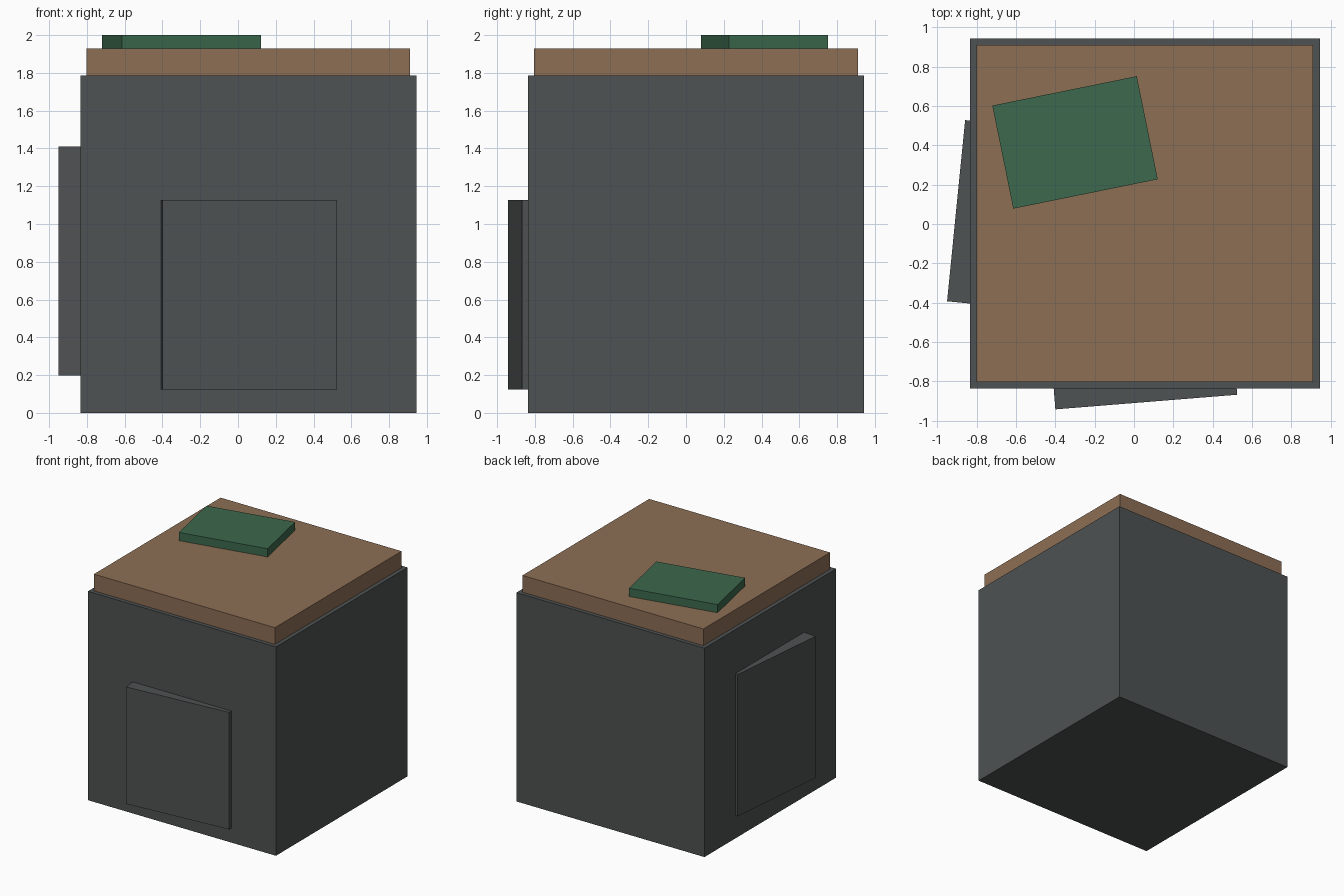
import bpy, math
from mathutils import Matrix, Vector

if "Cube" in bpy.data.objects:
    bpy.data.objects.remove(bpy.data.objects["Cube"])


def material(name, rgb):
    m = bpy.data.materials.new(name)
    m.diffuse_color = (*rgb, 1)
    m.use_nodes = True
    m.node_tree.nodes["Principled BSDF"].inputs["Base Color"].default_value = m.diffuse_color
    return m


def box(name, size, centre, mat, angle=0.0):
    """Box of a given size, turned about z by an angle in degrees."""
    bpy.ops.mesh.primitive_cube_add(size=1)
    ob = bpy.context.object
    ob.name = name
    ob.data.transform(Matrix.Diagonal((*size, 1)))
    ob.location = centre
    ob.rotation_euler.z = math.radians(angle)
    ob.data.materials.append(mat)
    return ob


def side_panel(name, corner, width, depth, z0, z1, angle, mat):
    """Tilted slab placed by its outer lower-left corner in plan."""
    offset = Matrix.Rotation(math.radians(angle), 3, 'Z') @ Vector((width / 2, depth / 2, 0))
    centre = (corner[0] + offset.x, corner[1] + offset.y, (z0 + z1) / 2)
    return box(name, (width, depth, z1 - z0), centre, mat, angle)


grey = material("dark_grey", (0.077, 0.084, 0.085))
brown = material("brown", (0.265, 0.157, 0.09))
green = material("green", (0.045, 0.139, 0.073))

# Main block and the slab on top of it
box("body", (1.78, 1.78, 1.787), (0.055, 0.053, 0.8935), grey)
box("lid", (1.713, 1.713, 0.143), (0.055, 0.053, 1.8585), brown)

# Turned pad on the lid
box("top_pad", (0.75, 0.535, 0.07), (-0.30, 0.415, 1.965), green, 11.5)

# Skewed panels sunk into the front and left walls
side_panel("front_panel", (-0.40, -0.943), 0.928, 0.13, 0.125, 1.126, 4.6, grey)
side_panel("left_panel", (-0.951, -0.393), 0.13, 0.926, 0.197, 1.41, -5.7, grey)
